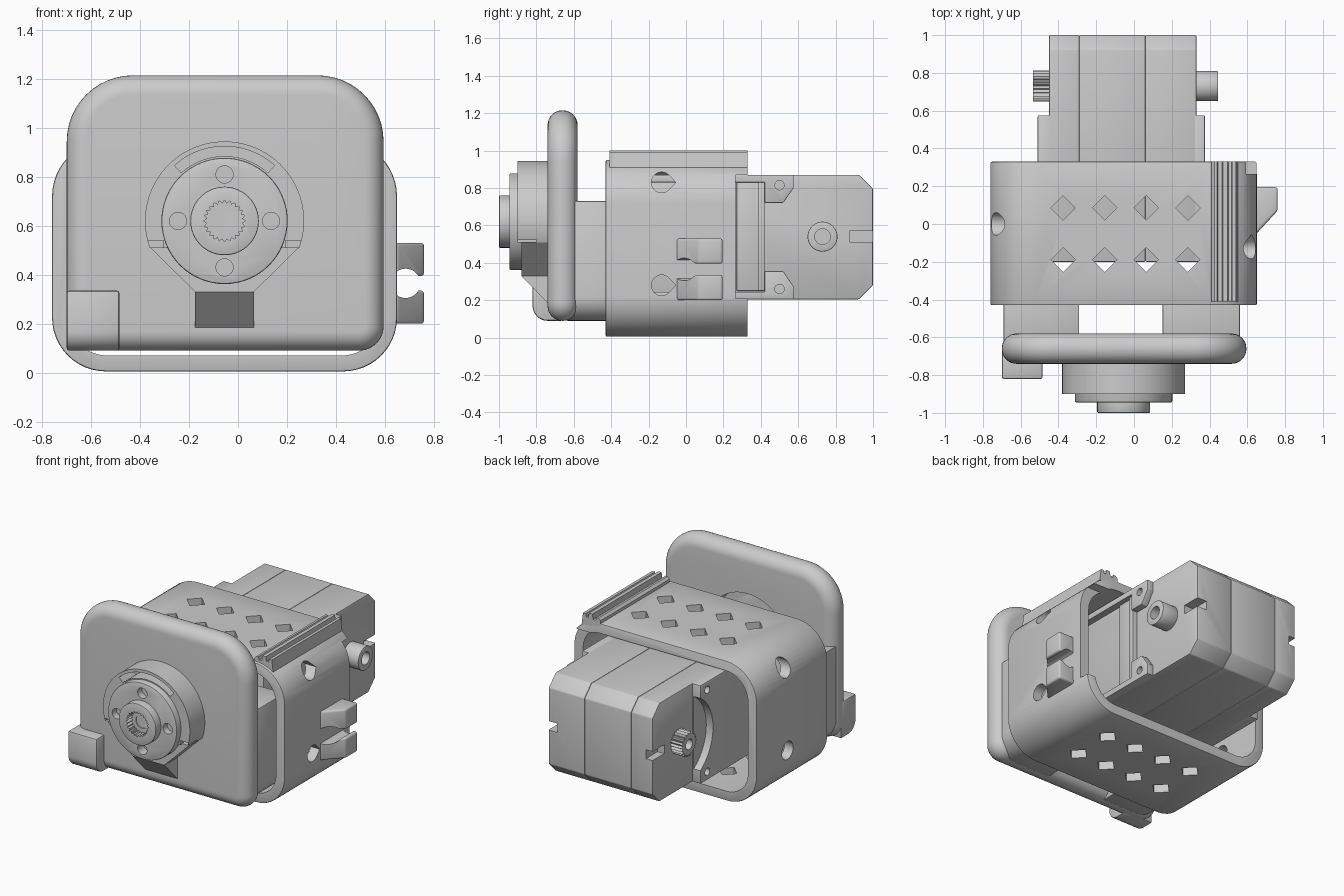
import bpy, bmesh
from math import sin, cos, pi, radians

if "Cube" in bpy.data.objects:
    bpy.data.objects.remove(bpy.data.objects["Cube"])

AX = {'X': lambda u, v, d: (d, u, v),   # profile in y,z
      'Y': lambda u, v, d: (u, d, v),   # profile in x,z
      'Z': lambda u, v, d: (u, v, d)}   # profile in x,y


def modify(ob, kind, **props):
    m = ob.modifiers.new(kind.title(), kind)
    for k, v in props.items():
        setattr(m, k, v)
    bpy.context.view_layer.objects.active = ob
    bpy.ops.object.modifier_apply(modifier=m.name)


def prism(name, pts, axis, a, b, bevel=0, seg=3):
    """Extrude a 2D profile along an axis from a to b."""
    bm = bmesh.new()
    lo, hi = [[bm.verts.new(AX[axis](u, v, d)) for u, v in pts] for d in (a, b)]
    bm.faces.new(lo)
    bm.faces.new(hi)
    n = len(pts)
    for i in range(n):
        j = (i + 1) % n
        bm.faces.new((lo[i], lo[j], hi[j], hi[i]))
    bmesh.ops.recalc_face_normals(bm, faces=bm.faces)
    me = bpy.data.meshes.new(name)
    bm.to_mesh(me)
    bm.free()
    ob = bpy.data.objects.new(name, me)
    bpy.context.collection.objects.link(ob)
    if bevel:
        modify(ob, 'BEVEL', width=bevel, segments=seg, limit_method='ANGLE', angle_limit=radians(40))
    return ob


def arc(cx, cy, r, a0, a1, n=12):
    return [(cx + r * cos(radians(a0 + (a1 - a0) * i / n)),
             cy + r * sin(radians(a0 + (a1 - a0) * i / n))) for i in range(n + 1)]


def circle(cx, cy, r, n=40):
    return arc(cx, cy, r, 0, 360 - 360 / n, n - 1)


def rect(u0, u1, v0, v1):
    return [(u0, v0), (u1, v0), (u1, v1), (u0, v1)]


def round_rect(u0, u1, v0, v1, low, high):
    return (arc(u0 + low, v0 + low, low, 180, 270) + arc(u1 - low, v0 + low, low, 270, 360)
            + arc(u1 - high, v1 - high, high, 0, 90) + arc(u0 + high, v1 - high, high, 90, 180))


def star(cx, cy, r0, r1, teeth):
    return [(cx + r * cos(pi * i / teeth), cy + r * sin(pi * i / teeth))
            for i, r in enumerate([r0, r1] * teeth)]


def cut(ob, *cutters):
    for c in cutters:
        modify(ob, 'BOOLEAN', operation='DIFFERENCE', object=c, solver='EXACT')
        bpy.data.objects.remove(c)


def mirror_z(pts, zc):
    return [(u, 2 * zc - v) for u, v in pts]


# Sleeve housing: rounded tube with diamond vents and screw holes
sleeve = prism('sleeve_housing', round_rect(-.76, .65, .005, .95, .22, .23), 'Y', -.43, .33, .008, 2)
cut(sleeve, prism('c', round_rect(-.695, .585, .07, .885, .16, .17), 'Y', -.6, .6))
for x in (-.375, -.155, .065, .285):
    for y in (.085, -.19):
        cut(sleeve, prism('c', circle(x, y, .065, 4), 'Z', -.2, 1.2))
for z in (.28, .83):
    teardrop = arc(-.13, z, .055, 45, 315, 20) + [(-.055, z)]
    cut(sleeve, prism('c', teardrop, 'X', .4, .8), prism('c', circle(0, z, .06), 'X', -.9, -.5))
cut(sleeve, prism('c', rect(.265, .5, .21, .87), 'X', .4, .8))

# Ribbed rail on the upper right corner
ribs = [(.41, .92), (.41, .97), (.425, .985), (.44, .985), (.445, .965), (.465, .965), (.47, 1.0),
        (.495, 1.0), (.50, .97), (.515, .97), (.52, .99), (.54, .99), (.55, .91)]
prism('ribbed_rail', ribs, 'Y', -.41, .33)

# Cable hooks on the right wall
hook = [(.62, -.05), (.65, -.05), (.76, .07), (.76, .195), (.62, .195)]
for name, z0, z1 in (('cable_hook_lower', .20, .335), ('cable_hook_upper', .395, .53)):
    h = prism(name, hook, 'Z', z0, z1, .012)
    cut(h, prism('c', circle(.685, .365, .06), 'Y', -.3, .4))

# Blocks joining the front plate to the sleeve
for name, x0, x1, side in (('link_block_left', -.69, -.29, 0), ('link_block_right', .15, .56, 1)):
    r = .13
    p = rect(x0, x1, .09, .73)
    p = p[:1] + arc(x1 - r, .09 + r, r, 270, 360) + p[2:] if side else \
        arc(x0 + r, .09 + r, r, 180, 270) + p[1:]
    prism(name, p, 'Y', -.64, -.30, .008, 2)

# Front plate, corner tab
CX, CZ = -.055, .62
plate = prism('front_plate', round_rect(-.70, .595, .09, 1.215, .1, .27), 'Y', -.74, -.58, .078, 8)
cut(plate, prism('c', circle(CX, CZ, .31, 64), 'Y', -.72, -.4))
tab = arc(-.74, .17, .08, 270, 180) + [(-.82, .335), (-.66, .335), (-.66, .09)]
prism('corner_tab', tab, 'X', -.70, -.485, .01, 2)

# Joint boss: round collar with a tapering lower chute
boss = prism('joint_boss', arc(CX, CZ, .325, -20, 200, 60), 'Y', -.90, -.70)
slot = arc(CX, CZ, .305, 48, 132, 24) + arc(CX, CZ, .265, 132, 48, 24)
cut(boss, prism('c', slot, 'Y', -1, -.76))
for s in (-1, 1):
    x0, x1 = sorted((CX + s * .25, CX + s * .31))
    cut(boss, prism('c', rect(x0, x1, .49, .54), 'Y', -1, -.8))
prism('boss_skirt', [(.25, .512), (-.36, .512), (-.175, .33), (.065, .33)], 'Y', -.88, -.70)
prism('boss_wedge', [(-.88, .335), (-.88, .33), (-.735, .18), (-.68, .18), (-.68, .335)], 'X', -.175, .065)

# Output horn with bolt holes and splined hub
horn = prism('output_horn', circle(CX, CZ, .258, 64), 'Y', -.945, -.70, .008, 2)
for i in range(4):
    cut(horn, prism('c', circle(CX + .19 * cos(i * pi / 2), CZ + .19 * sin(i * pi / 2), .035, 24), 'Y', -1, -.85))
hub = prism('horn_hub', circle(CX, CZ, .14, 64), 'Y', -1.0, -.90, .006, 2)
cut(hub, prism('c', star(CX, CZ, .085, .072, 24), 'Y', -1.1, -.92))
core = prism('hub_core', circle(CX, CZ, .07), 'Y', -.95, -.88)
cut(core, prism('c', circle(CX, CZ, .045), 'Y', -1.1, -.90))

# Motor case in three layers
case = [(-.2, .205), (.925, .205), (1.0, .28), (1.0, .795), (.925, .87), (-.2, .87)]
for name, x0, x1 in (('motor_cover_left', -.45, -.29), ('motor_middle', -.29, .06), ('motor_cover_right', .06, .33)):
    m = prism(name, case, 'X', x0, x1, .006, 2)
    if name != 'motor_middle':
        a, b = (-.6, -.40) if x0 < -.4 else (.26, .5)
        cut(m, prism('c', rect(.875, 1.1, .51, .57), 'X', a, b))

# Motor shafts: splined on the left, plain pivot on the right
SY, SZ = .73, .54
shaft = prism('splined_shaft', star(SY, SZ, .082, .068, 22), 'X', -.535, -.44)
cut(shaft, prism('c', circle(SY, SZ, .035, 24), 'X', -.7, -.47))
pivot = prism('pivot_shaft', circle(SY, SZ, .08), 'X', .32, .445, .005, 2)
cut(pivot, prism('c', circle(SY, SZ, .042, 24), 'X', .38, .6))

# Mounting flanges: curved on the left, eared on the right
flange = prism('flange_left', rect(-.2, .575, .205, .87), 'X', -.51, -.44, .006, 2)
cut(flange, prism('c', circle(SY, SZ, .29, 64), 'X', -.7, -.46))
ear = [(-.2, .87), (.575, .87), (.575, .80), (.52, .72), (.42, .72), (.42, .83), (-.2, .83)]
for name, pts, hz in (('ear_upper', ear, .815), ('ear_lower', mirror_z(ear, .5375), .26)):
    e = prism(name, pts, 'X', .32, .375, .004, 2)
    cut(e, prism('c', circle(.50, hz, .025, 24), 'X', .34, .5))
    cut(flange, prism('c', circle(.50, hz, .025, 24), 'X', -.6, -.47))
prism('connector_bar', rect(.27, .42, .25, .83), 'X', .32, .345, .006, 2)
prism('connector_lip', rect(.385, .42, .25, .83), 'X', .32, .36, .004, 2)

for ob in bpy.context.collection.objects:
    ob.select_set(True)
bpy.ops.object.shade_smooth_by_angle(angle=radians(30))
